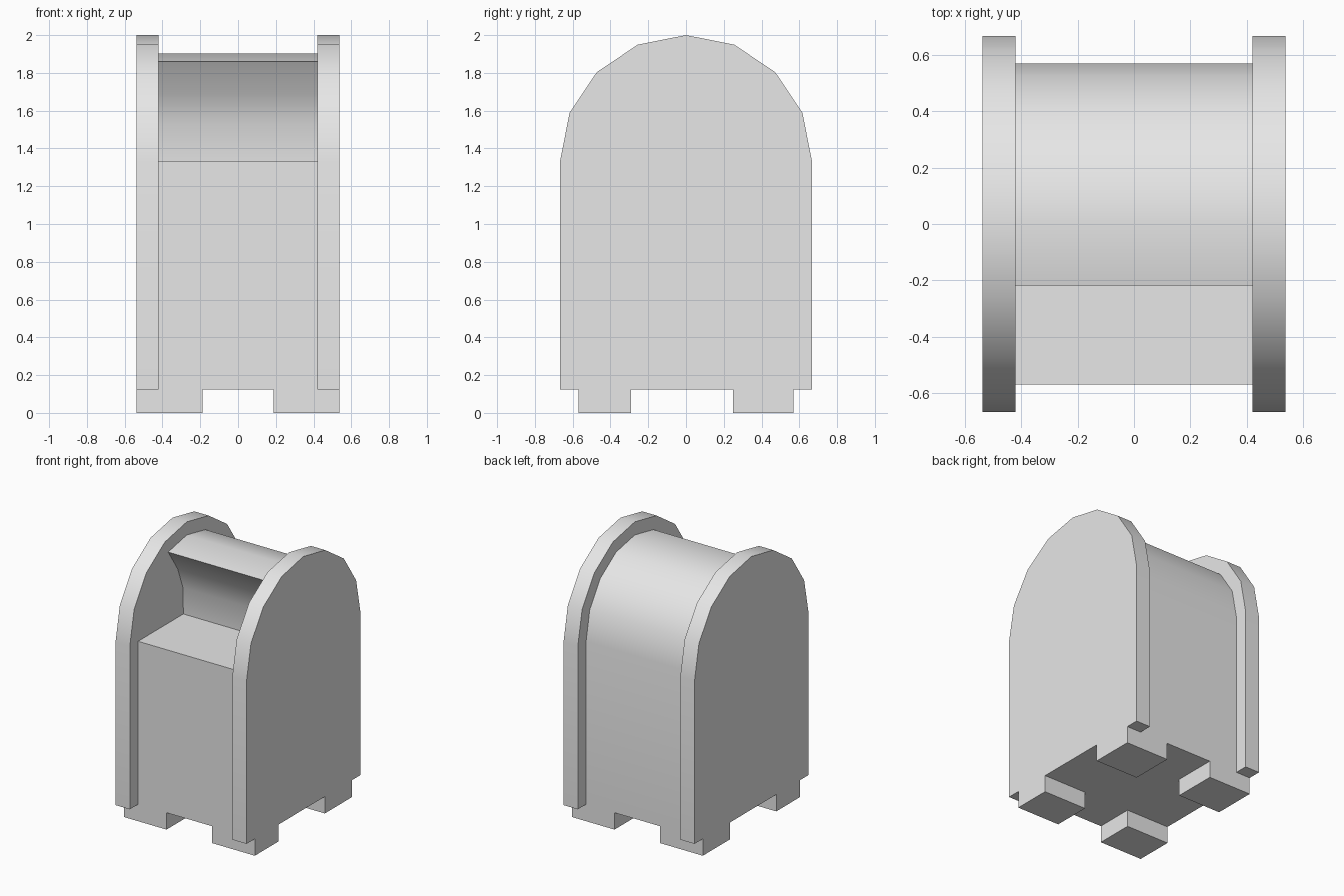
import bpy, bmesh
from math import sin, cos, pi, radians

cube = bpy.data.objects.get("Cube")
if cube:
    bpy.data.objects.remove(cube, do_unlink=True)

grey = bpy.data.materials.new("light grey")
grey.use_nodes = True
grey.diffuse_color = (0.8, 0.8, 0.8, 1)
grey.node_tree.nodes["Principled BSDF"].inputs["Base Color"].default_value = (0.8, 0.8, 0.8, 1)

FLOOR, SPRING = 0.125, 1.333   # underside height, height where the arch starts
PANEL_R, BODY_R = 0.667, 0.57
INNER, OUTER = 0.42, 0.537     # side panel faces


def arch(radius, first, last):
    """Arch points from back (0) to front (8), in (y, z)."""
    return [(radius * cos(i * pi / 8), SPRING + radius * sin(i * pi / 8))
            for i in range(first, last + 1)]


def extrude(name, profile, x0, x1):
    """Prism of a (y, z) profile between two x positions."""
    bm = bmesh.new()
    face = bm.faces.new([bm.verts.new((x0, y, z)) for y, z in profile])
    out = bmesh.ops.extrude_face_region(bm, geom=[face])
    moved = [v for v in out["geom"] if isinstance(v, bmesh.types.BMVert)]
    bmesh.ops.translate(bm, verts=moved, vec=(x1 - x0, 0, 0))
    bmesh.ops.recalc_face_normals(bm, faces=bm.faces)
    mesh = bpy.data.meshes.new(name)
    bm.to_mesh(mesh)
    bm.free()
    mesh.materials.append(grey)
    obj = bpy.data.objects.new(name, mesh)
    bpy.context.collection.objects.link(obj)
    bpy.ops.object.select_all(action="DESELECT")
    obj.select_set(True)
    bpy.context.view_layer.objects.active = obj
    bpy.ops.object.shade_smooth_by_angle(angle=radians(35))
    return obj


# Body: rounded back and roof, hollow front opening above a flat shelf
opening = [(-0.105, 1.69), (-0.045, 1.53), (-0.04, SPRING)]
extrude("body", [(BODY_R, FLOOR)] + arch(BODY_R, 0, 5) + opening
        + [(-BODY_R, SPRING), (-BODY_R, FLOOR)], -INNER, INNER)

# Arched side panels
panel = [(PANEL_R, FLOOR)] + arch(PANEL_R, 0, 8) + [(-PANEL_R, FLOOR)]
for side, s in (("left", 1), ("right", -1)):
    extrude(side + "_panel", panel, s * INNER, s * OUTER)
    # Corner feet
    for end, y0, y1 in (("front", -BODY_R, -0.29), ("back", 0.25, BODY_R)):
        extrude(f"{end}_{side}_foot",
                [(y0, 0), (y1, 0), (y1, FLOOR), (y0, FLOOR)], s * 0.187, s * OUTER)
